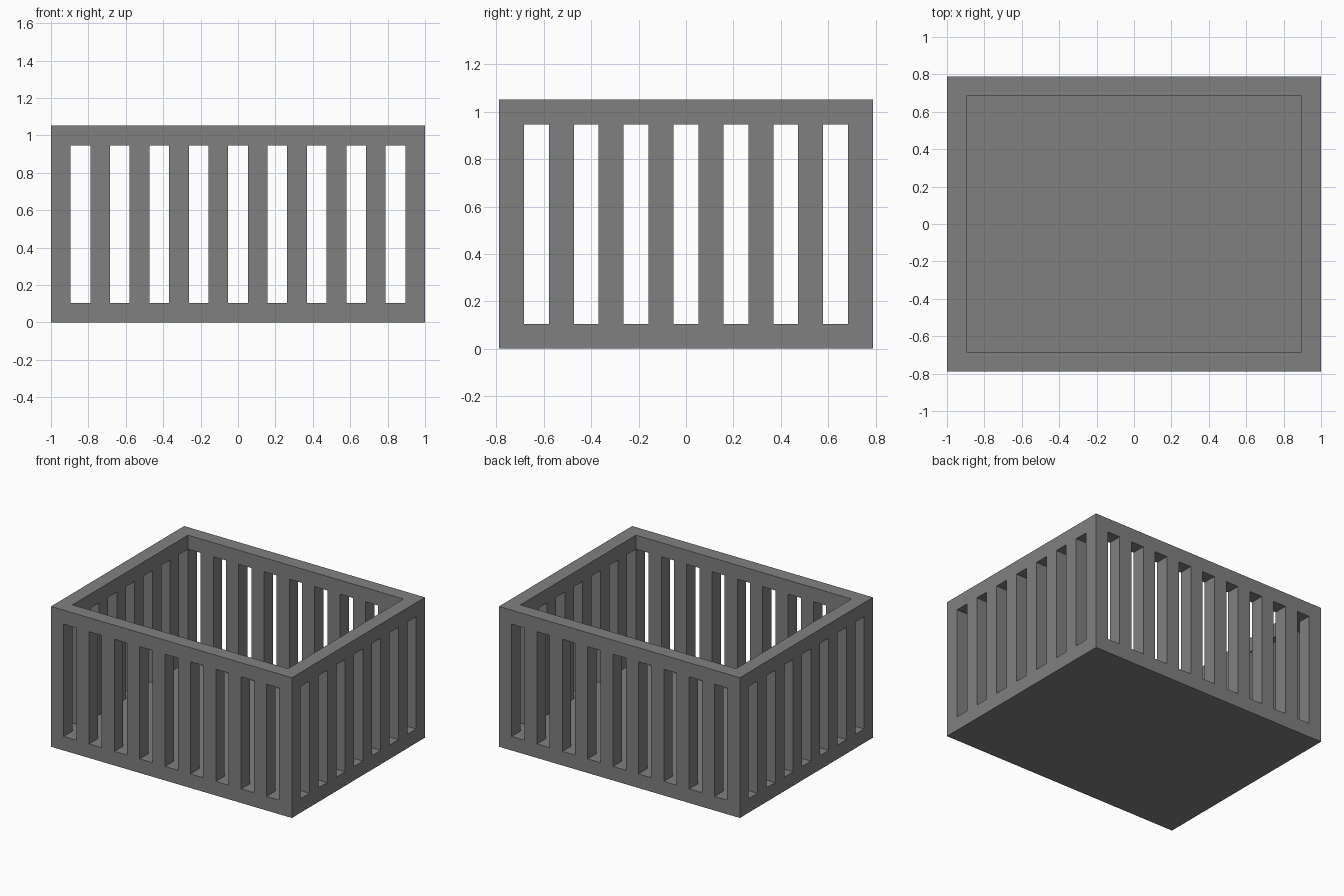
import bpy, bmesh, math
from mathutils import Vector

cube = bpy.data.objects.get("Cube")
if cube:
    bpy.data.objects.remove(cube, do_unlink=True)

# The crate sits on a module: every wall, bar and gap is one unit wide
NX, NY = 19, 15
U = 2.0 / NX
LEVELS = [0, 1, 9, 10]          # floor, barred wall, top rim

grey = bpy.data.materials.new("dark_grey")
grey.use_nodes = True
colour = (0.216, 0.216, 0.216, 1)
grey.diffuse_color = colour
grey.node_tree.nodes["Principled BSDF"].inputs["Base Color"].default_value = colour


def solid(i, j, k):
    """True where the crate has material."""
    if not (0 <= i < NX and 0 <= j < NY and 0 <= k < 3):
        return False
    if k == 0:                                  # full floor slab
        return True
    on_x, on_y = i in (0, NX - 1), j in (0, NY - 1)
    if k == 2:                                  # continuous rim
        return on_x or on_y
    return (on_y and i % 2 == 0) or (on_x and j % 2 == 0)   # upright bars


def point(c):
    return Vector(((c[0] - NX / 2) * U, (c[1] - NY / 2) * U, LEVELS[c[2]] * U))


bm = bmesh.new()
# Skin only the outside of the solid cells
for i in range(NX):
    for j in range(NY):
        for k in range(3):
            if not solid(i, j, k):
                continue
            for axis in range(3):
                a, b = (axis + 1) % 3, (axis + 2) % 3
                for side in (0, 1):
                    n = [i, j, k]
                    n[axis] += 2 * side - 1
                    if solid(*n):
                        continue
                    corners = []
                    for da, db in ((0, 0), (1, 0), (1, 1), (0, 1)):
                        c = [i, j, k]
                        c[axis] += side
                        c[a] += da
                        c[b] += db
                        corners.append(bm.verts.new(point(c)))
                    bm.faces.new(corners if side else corners[::-1])

# Weld the skin and merge flat areas into large faces
bmesh.ops.remove_doubles(bm, verts=bm.verts, dist=1e-4)
bmesh.ops.dissolve_limit(bm, angle_limit=math.radians(1), verts=bm.verts, edges=bm.edges)

mesh = bpy.data.meshes.new("slatted_crate")
bm.to_mesh(mesh)
bm.free()
mesh.materials.append(grey)
crate = bpy.data.objects.new("slatted_crate", mesh)
bpy.context.collection.objects.link(crate)
